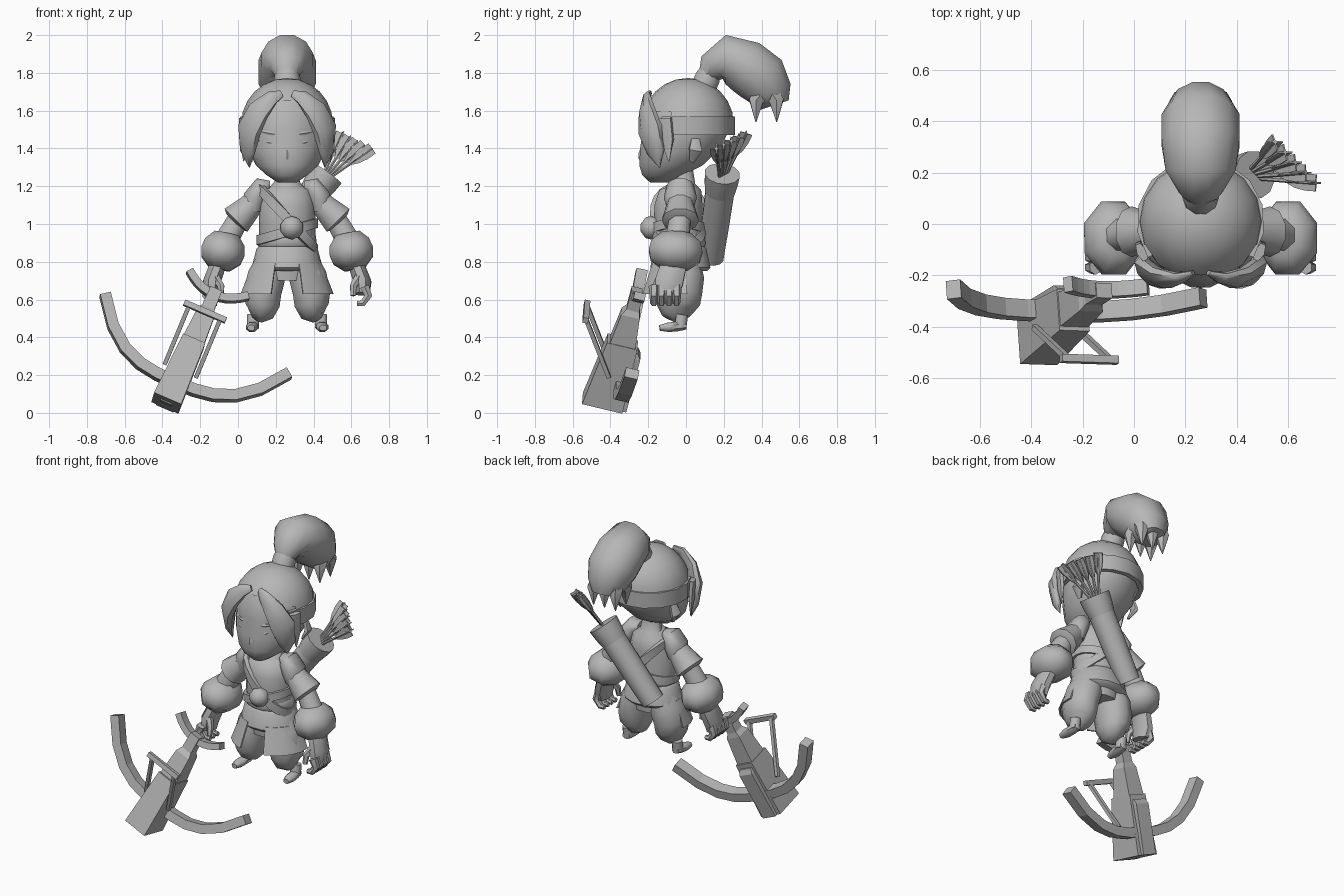
import bpy, bmesh, math
from mathutils import Vector

if "Cube" in bpy.data.objects:
    bpy.data.objects.remove(bpy.data.objects["Cube"])

material = bpy.data.materials.new("plain grey")
material.use_nodes = True
grey = (.47, .47, .47, 1)
material.diffuse_color = grey
material.node_tree.nodes["Principled BSDF"].inputs["Base Color"].default_value = grey
MIDDLE = .26  # the figure stands to one side of the crossbow
FORWARD, UPWARD, ACROSS = Vector((0, 1, 0)), Vector((0, 0, 1)), Vector((1, 0, 0))


def finish(name, bm, smooth):
    bmesh.ops.recalc_face_normals(bm, faces=bm.faces[:])
    mesh = bpy.data.meshes.new(name)
    bm.to_mesh(mesh)
    bm.free()
    mesh.materials.append(material)
    ob = bpy.data.objects.new(name, mesh)
    bpy.context.collection.objects.link(ob)
    if smooth:
        bpy.ops.object.select_all(action='DESELECT')
        ob.select_set(True)
        bpy.context.view_layer.objects.active = ob
        bpy.ops.object.shade_smooth_by_angle(angle=math.radians(smooth))


def skin(name, rings, closed=False, smooth=50):
    """Bridge a list of point rings into one surface."""
    bm = bmesh.new()
    loops = [[bm.verts.new(point) for point in ring] for ring in rings]
    count = len(loops[0])
    pairs = list(zip(loops, loops[1:]))
    if closed:
        pairs.append((loops[-1], loops[0]))
    else:
        bm.faces.new(loops[0])
        bm.faces.new(loops[-1])
    for a, b in pairs:
        for k in range(count):
            after = (k + 1) % count
            bm.faces.new((a[k], a[after], b[after], b[k]))
    finish(name, bm, smooth)


def spread(values, count):
    """Resample a list evenly to the wanted count."""
    result = []
    for i in range(count):
        place = i * (len(values) - 1) / (count - 1)
        low = min(int(place), len(values) - 2)
        result.append(values[low] + (values[low + 1] - values[low]) * (place - low))
    return result


def tube(name, points, radii, ref=FORWARD, flat=1, sides=8, closed=False, smooth=50):
    """Sweep an ellipse along a path; flat scales it along ref (None means outward from the figure)."""
    count = max(len(points), len(radii))
    path = spread([Vector(p) for p in points], count)
    sizes = spread(radii, count)
    rings = []
    for i, p in enumerate(path):
        if closed:
            tangent = path[(i + 1) % count] - path[i - 1]
        else:
            tangent = path[min(i + 1, count - 1)] - path[max(i - 1, 0)]
        outward = ref or Vector((p.x - MIDDLE, p.y, 0))
        side = tangent.cross(outward).normalized()
        rise = side.cross(tangent).normalized() * flat
        size = sizes[i] * (math.sqrt(2) if sides == 4 else 1)
        angles = [math.tau * (j + .5) / sides for j in range(sides)]
        rings.append([p + (side * math.cos(q) + rise * math.sin(q)) * size for q in angles])
    skin(name, rings, closed, smooth)


def oval(radius, depth, y, z, angle):
    return Vector((MIDDLE + radius * math.cos(angle), y + radius * depth * math.sin(angle), z))


def stack(name, levels, depth=.87, sides=14):
    """Level ovals from bottom to top: (z, radius, y)."""
    turn = [math.tau * k / sides for k in range(sides)]
    skin(name, [[oval(r, depth, y, z, q) for q in turn] for z, r, y in levels])


def band(name, low, high, wide, narrow):
    """Cloth band with tucked-in edges."""
    tuck = .02
    stack(name, [(low - tuck, wide - tuck, -.03), (low, wide, -.03),
                 (high, narrow, -.03), (high + tuck, narrow - tuck, -.03)])


def cap(name, centre, radius, keep):
    bm = bmesh.new()
    bmesh.ops.create_uvsphere(bm, u_segments=16, v_segments=12, radius=radius)
    bmesh.ops.translate(bm, verts=bm.verts[:], vec=centre)
    spare = [f for f in bm.faces if not keep(f.calc_center_median())]
    bmesh.ops.delete(bm, geom=spare, context='FACES')
    finish(name, bm, 50)


# Head and hair
stack("head", [(1.22, .05, -.14), (1.26, .11, -.12), (1.31, .165, -.08), (1.4, .21, -.03),
               (1.5, .225, 0), (1.6, .22, 0), (1.7, .16, .01)], depth=1.04)
cap("hair_cap", (MIDDLE, .01, 1.53), .243, lambda c: c.z > 1.55 + max(0, -c.y - .1))
tube("headband", [oval(.235, 1, .01, 1.52, math.radians(a)) for a in range(-35, 216, 25)],
     (.05, .05), ref=None, flat=.3, sides=4)
tube("nose", [(MIDDLE, -.23, 1.4), (MIDDLE, -.24, 1.34)], (.01, .018, .01), sides=6)
tube("lips", [(MIDDLE - .04, -.23, 1.3), (MIDDLE + .04, -.23, 1.3)], (.005, .012, .005), sides=6)
tube("hair_tie", [(MIDDLE, .1, 1.74), (MIDDLE, .13, 1.81)], (.07, .07, .06), ACROSS, sides=10)
tube("ponytail", [(MIDDLE, y, z) for y, z in ((.11, 1.77), (.14, 1.83), (.21, 1.87), (.32, 1.83),
                                              (.4, 1.77), (.45, 1.69), (.47, 1.63))],
     (.05, .085, .135, .15, .15, .12, .08), ACROSS, flat=1.05, sides=12, smooth=60)
for y in (.37, .48):
    for dx in (-.08, 0, .08):
        tube("ponytail_tip", [(MIDDLE + dx * .7, .43, 1.73), (MIDDLE + dx, y, 1.65), (MIDDLE + dx, y, 1.54)],
             (.06, .043, .003), ACROSS, sides=6)

# Mirrored parts of the figure
for sign, tag in ((1, "left"), (-1, "right")):
    def mirrored(*points):
        return [(MIDDLE + sign * x, y, z) for x, y, z in points]

    tube(tag + "_hair_lock", mirrored((.03, -.19, 1.69), (.08, -.21, 1.67), (.15, -.21, 1.6), (.2, -.19, 1.5),
                                      (.21, -.16, 1.38), (.2, -.14, 1.3)),
         (.02, .04, .065, .08, .055, .004), ref=None, flat=.5, smooth=60)
    tube(tag + "_side_hair", mirrored((.23, -.11, 1.56), (.23, -.09, 1.33)),
         (.04, .04, .003), ref=None, flat=.5, sides=6)
    tube(tag + "_ear", mirrored((.2, .05, 1.45), (.22, .05, 1.39), (.19, .03, 1.33)),
         (.025, .04, .015), ref=None, flat=.5, sides=6)
    for part, z in (("_brow", 1.47), ("_eyelid", 1.42)):
        tube(tag + part, mirrored((.03, -.225, z), (.09, -.21, z + .01), (.15, -.17, z + .02)),
             (.006, .011, .005), sides=6)

    # Arm with shoulder cap, flared sleeve, full cuff and curled hand
    tube(tag + "_shoulder_cap", mirrored((.09, -.03, 1.2), (.13, -.03, 1.2), (.17, -.03, 1.14), (.18, -.03, 1.07)),
         (.03, .055, .065, .05), flat=1.35, sides=10)
    tube(tag + "_sleeve", mirrored((.15, -.03, 1.15), (.2, -.03, 1.09), (.27, -.03, 1.02), (.28, -.03, 1.01)),
         (.055, .07, .09, .06), flat=1.1, sides=10)
    tube(tag + "_forearm", mirrored((.25, -.03, 1.04), (.34, -.05, .88)), (.06, .07))
    tube(tag + "_cuff", mirrored((.32, -.05, .95), (.36, -.06, .76)), (.07, .115, .126, .115, .06), flat=1.22)
    tube(tag + "_hand", mirrored((.36, -.06, .8), (.4, -.09, .69), (.4, -.1, .63)), (.045, .05, .04), flat=1.6)
    for k in range(4):
        y = -.17 + .04 * k
        tube(tag + "_finger", mirrored((.41, y, .67), (.43, y, .62), (.4, y, .58), (.37, y, .58)),
             (.028, .015), sides=6)
    tube(tag + "_thumb", mirrored((.38, -.13, .72), (.35, -.16, .67), (.35, -.17, .62)), (.026, .015), sides=6)

    # Leg with baggy trousers and a small boot
    tube(tag + "_trouser", mirrored((.08, -.03, .8), (.11, -.03, .72), (.13, -.04, .64), (.13, -.04, .57),
                                    (.14, -.04, .53), (.16, -.03, .5)),
         (.09, .105, .105, .095, .075, .035), flat=1.2, sides=10)
    tube(tag + "_ankle", mirrored((.18, -.02, .52), (.18, -.03, .45)), (.034, .034))
    tube(tag + "_foot", mirrored((.18, 0, .46), (.19, -.14, .45)), (.025, .034, .034, .02), UPWARD, flat=.8)

    # Hanging hip panel over the front and side of the thigh
    panel = []
    for degrees in range(-70, 11, 20):
        angle = math.radians(degrees if sign > 0 else 180 - degrees)
        panel.append([oval(r, .85, -.03, z, angle) for r, z in ((.175, .79), (.187, .79), (.25, .63), (.238, .63))])
    skin(tag + "_hip_panel", panel)

# Torso, belts and straps
stack("torso", [(.7, .13, -.03), (.9, .15, -.03), (1, .15, -.04), (1.1, .15, -.04),
                (1.18, .13, -.03), (1.21, .07, -.01), (1.29, .055, -.01)])
band("skirt_belt", .77, .87, .188, .162)
band("waist_sash", .89, .94, .158, .152)
band("collar", 1.18, 1.21, .1, .08)
turn = [math.tau * k / 20 for k in range(20)]
for name, height, slope in (("chest_strap", 1.03, -.165), ("lower_strap", .96, .045)):
    tube(name, [oval(.15, .92, -.04, height + slope * math.cos(q), q) for q in turn],
         (.025, .025), ref=None, flat=.5, sides=4, closed=True)
tube("strap_disc", [(.285, -.16, .98), (.285, -.24, .98)], (.055, .062, .055, .02), UPWARD, sides=10)

# Quiver and arrows
base, top = Vector((.15, .13, .82)), Vector((.46, .19, 1.25))
axis = (top - base).normalized()
tube("quiver", [base, top], (.07, .076, .08), sides=12)
tube("quiver_rim", [top - axis * .1, top + axis * .02], (.08, .09, .095), sides=12)
for k in range(5):
    tip = Vector((.55, .32, 1.48)) + Vector((.04, -.04, -.02)) * k
    foot = top.lerp(tip, .15) - axis * .05
    along = (tip - foot).normalized()
    tube("arrow_shaft", [foot, tip], (.009, .009), sides=6)
    for ref in (FORWARD, ACROSS - UPWARD):
        tube("arrow_feather", [tip - along * .15, tip], (.005, .025, .033, .033), ref, flat=.1, sides=4, smooth=0)

# Crossbow, in its own frame: across the bow, along the stock, out of the top
origin = Vector((-.33, -.34, .16))
along = Vector((.39, .24, .89)).normalized()
across = Vector((.92, -.03, -.395)).normalized()
out = across.cross(along)


def bow(w, u, n):
    return origin + across * w + along * u + out * n


def block(name, *sections):
    """Tapered box: (place along, half width, low, high)."""
    skin(name, [[bow(-h, u, a), bow(h, u, a), bow(h, u, b), bow(-h, u, b)] for u, h, a, b in sections], smooth=0)


def bar(name, points, radius, flat=1):
    tube(name, [bow(*p) for p in points], (radius, radius), out, flat, sides=4, smooth=0)


block("crossbow_body", (-.14, .078, -.04, .18), (.23, .064, -.03, .135))
block("crossbow_stock", (.22, .06, -.02, .12), (.4, .05, 0, .1), (.43, .035, .01, .08), (.54, .033, .02, .08))
block("crossbow_keel", (-.14, .05, -.06, 0), (.17, .05, -.06, 0), (.2, .045, -.04, 0))
steps = [k / 5 for k in range(-5, 6)]
bar("bow_limbs", [(.53 * t, .29 * abs(t) ** 3, 0) for t in steps], .029, flat=1.25)
bar("shoulder_rest", [(.17 * t, .51 + .07 * t * t, .04) for t in steps], .02, flat=1.5)
for sign in (-1, 1):
    bar("cocking_lever_arm", [(sign * .09, .05, .08), (sign * .09, .35, .28)], .011)
bar("cocking_lever_bar", [(-.12, .35, .28), (.12, .35, .28)], .015)
block("nose_slot", (-.146, .035, .07, .11), (-.13, .035, .07, .11))
